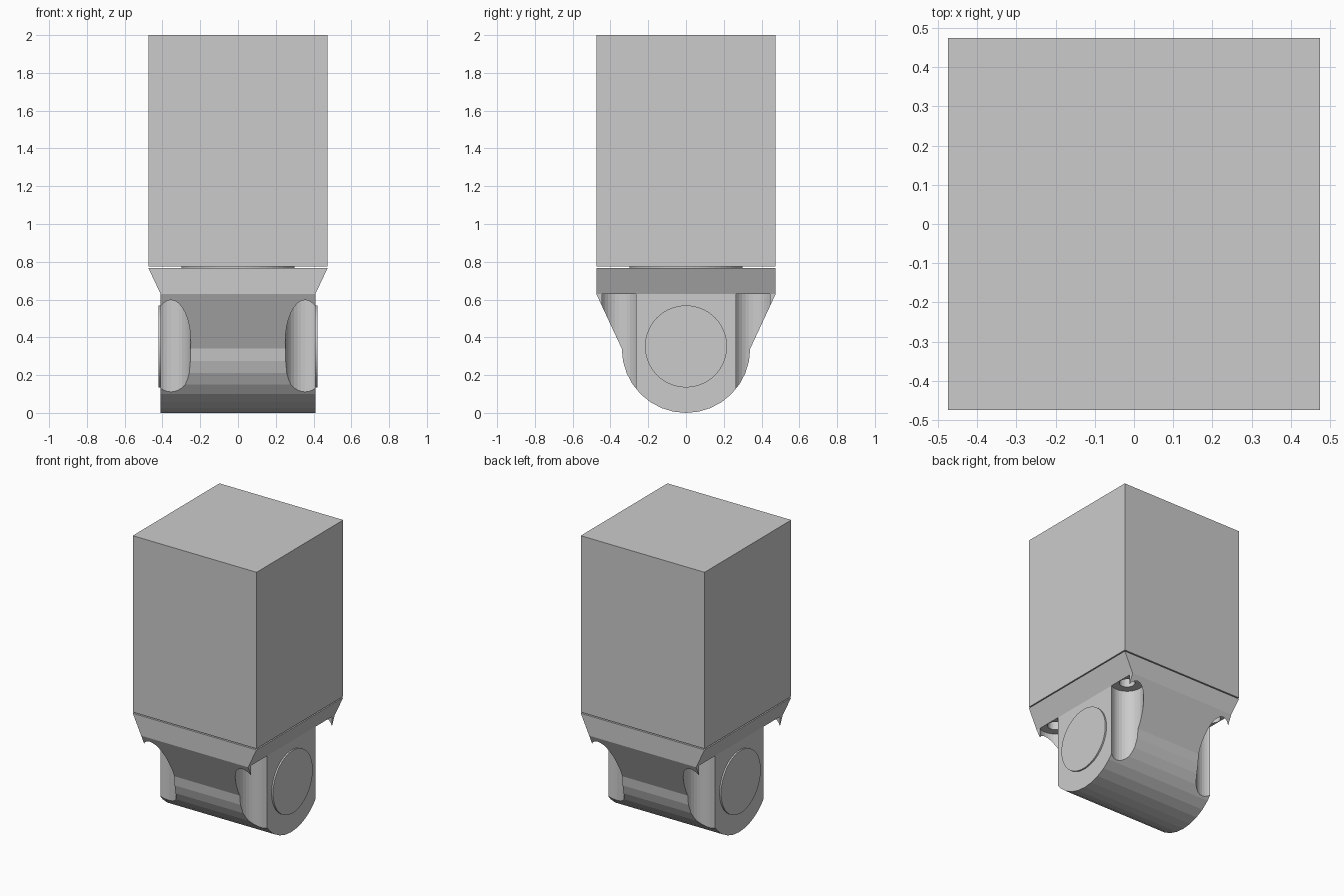
import bpy, bmesh, math
from mathutils import Matrix

if "Cube" in bpy.data.objects:
    bpy.data.objects.remove(bpy.data.objects["Cube"])

grey = bpy.data.materials.new("light grey")
grey.diffuse_color = (0.6, 0.6, 0.6, 1)
grey.use_nodes = True
grey.node_tree.nodes["Principled BSDF"].inputs["Base Color"].default_value = grey.diffuse_color


def finish(name, bm):
    bmesh.ops.recalc_face_normals(bm, faces=bm.faces[:])
    me = bpy.data.meshes.new(name)
    bm.to_mesh(me)
    bm.free()
    me.materials.append(grey)
    ob = bpy.data.objects.new(name, me)
    bpy.context.collection.objects.link(ob)
    return ob


def prism(name, profile, axis, half):
    """Extrude a closed (u, z) profile along x or y, from -half to half."""
    bm = bmesh.new()

    def at(u, z, d):
        return (d, u, z) if axis == 'x' else (u, d, z)
    a = [bm.verts.new(at(u, z, -half)) for u, z in profile]
    b = [bm.verts.new(at(u, z, half)) for u, z in profile]
    bm.faces.new(a)
    bm.faces.new(b[::-1])
    n = len(a)
    for i in range(n):
        j = (i + 1) % n
        bm.faces.new((a[i], a[j], b[j], b[i]))
    return finish(name, bm)


def cylinder(name, r, depth, matrix, seg):
    bm = bmesh.new()
    bmesh.ops.create_cone(bm, cap_ends=True, segments=seg, radius1=r, radius2=r,
                          depth=depth, matrix=matrix)
    return finish(name, bm)


def boolean(ob, cutter, op):
    mod = ob.modifiers.new("cut", 'BOOLEAN')
    mod.operation, mod.object, mod.solver = op, cutter, 'EXACT'
    bpy.context.view_layer.objects.active = ob
    bpy.ops.object.modifier_apply(modifier=mod.name)
    bpy.data.objects.remove(cutter)


# Yoke: rounded side profile, trimmed by the front outline
TOP, SHOULDER = 0.768, 0.63
arc = [(0.34 * math.cos(math.pi * i / 16), 0.345 - 0.34 * math.sin(math.pi * i / 16) - 0.004)
       for i in range(17)]
arc = [(y, z - 0.001) for y, z in arc]
side = [(0.475, TOP), (0.475, SHOULDER)] + arc + [(-0.475, SHOULDER), (-0.475, TOP)]
yoke = prism("pivot_yoke", side, 'x', 0.6)
front = [(-0.41, -0.2), (0.41, -0.2), (0.41, SHOULDER), (0.475, TOP),
         (0.5281, 0.881), (-0.5281, 0.881), (-0.475, TOP), (-0.41, SHOULDER)]
boolean(yoke, prism("outline_cutter", front, 'y', 0.7), 'INTERSECT')

# Corner bolt pockets, each with a narrow bolt hole in its ceiling
for sx in (-1, 1):
    for sy in (-1, 1):
        for r, top in ((0.105, SHOULDER), (0.05, 0.74)):
            m = Matrix.Translation((0.355 * sx, 0.355 * sy, top - 0.5))
            boolean(yoke, cylinder("bolt_cutter", r, 1.0, m, 32), 'DIFFERENCE')

# Axle caps on both sides
for sx, label in ((-1, "left"), (1, "right")):
    m = Matrix.Translation((0.41 * sx, 0, 0.352)) @ Matrix.Rotation(math.pi / 2, 4, 'Y')
    cylinder("axle_cap_" + label, 0.217, 0.022, m, 64)

# Swivel disc in the thin gap, and the block above it
cylinder("swivel_disc", 0.3, 0.008, Matrix.Translation((0, 0, 0.772)), 48)
prism("upper_block", [(-0.475, 0.776), (0.475, 0.776), (0.475, 2), (-0.475, 2)], 'y', 0.475)
